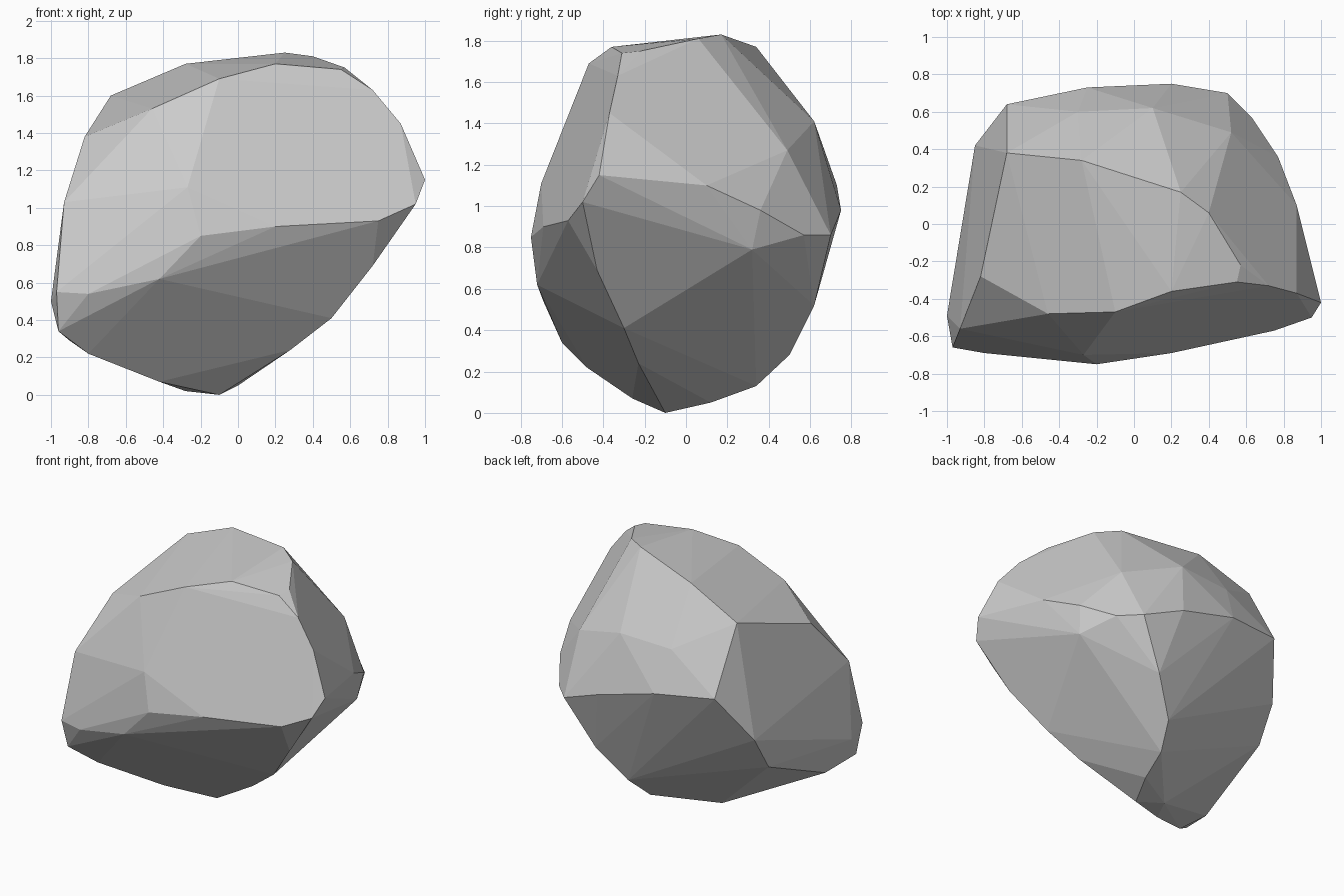
import bpy, bmesh

# Corner points of the boulder, grouped by the facet ring they belong to
underside = [(-.1, -.1, 0), (-.28, -.02, .02), (-.42, -.26, .07), (.0, .12, .05),
             (.05, .34, .13), (.28, -.23, .24), (-.8, -.48, .22), (-.96, -.6, .34)]
lower_edge = [(.12, .5, .28), (.3, .62, .52), (.5, -.3, .41), (.72, -.43, .69),
              (-.86, .27, .55), (-.9, -.33, .29), (-1, -.49, .5), (-.97, -.66, .55)]
waist = [(-.8, -.69, .54), (-.42, -.72, .62), (-.2, -.75, .85), (.2, -.69, .9),
         (.75, -.57, .93), (.95, -.5, 1.02), (1, -.42, 1.15), (.87, .1, 1.1),
         (.77, .36, .98), (.74, .32, .79), (.63, .57, .86), (.5, .7, .86),
         (.2, .75, .98), (-.25, .73, 1.1), (-.68, .64, 1.14), (-.85, .42, .8)]
shoulder = [(-.27, -.7, 1.11), (-.93, -.56, 1.03), (-.82, -.28, 1.38), (-.3, .6, 1.39),
            (.1, .62, 1.41), (.52, .49, 1.27), (.72, -.33, 1.63), (.87, -.37, 1.45)]
crown = [(-.68, .38, 1.6), (-.28, .34, 1.77), (.25, .17, 1.83),
         (.4, .06, 1.81), (.57, -.22, 1.75), (.55, -.31, 1.74), (.2, -.36, 1.77),
         (-.1, -.47, 1.69), (-.46, -.48, 1.53)]

# Wrap the points in a faceted skin
bm = bmesh.new()
for co in underside + lower_edge + waist + shoulder + crown:
    bm.verts.new(co)
bmesh.ops.convex_hull(bm, input=bm.verts)
loose = [v for v in bm.verts if not v.link_faces]
bmesh.ops.delete(bm, geom=loose, context='VERTS')

# Merge almost coplanar triangles into larger chipped facets
bmesh.ops.dissolve_limit(bm, angle_limit=0.06, verts=bm.verts, edges=bm.edges)
bmesh.ops.recalc_face_normals(bm, faces=bm.faces)

mesh = bpy.data.meshes.new("boulder")
bm.to_mesh(mesh)
bm.free()
rock = bpy.data.objects.new("boulder", mesh)
bpy.context.collection.objects.link(rock)
